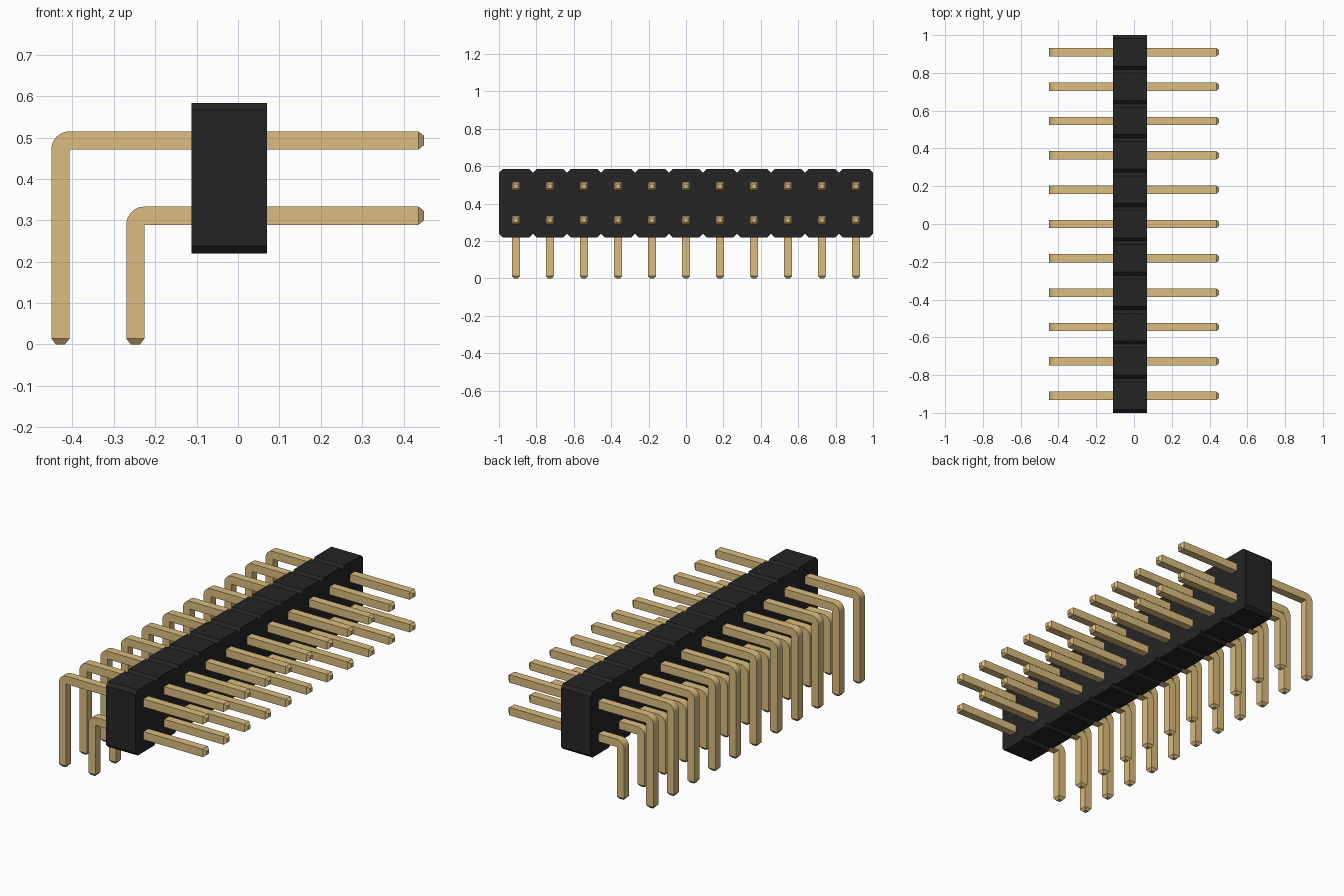
import bpy, bmesh, math

cube = bpy.data.objects.get("Cube")
if cube:
    bpy.data.objects.remove(cube)

COUNT = 11
PITCH = 2 / COUNT
HALF = 0.022          # half thickness of a pin
TIP_X = 0.45
TIP = 0.014           # length of the tapered pin ends
BODY_X = (-0.112, 0.07)
BODY_Z = (0.22, 0.584)
CHAMFER = 0.018


def make_material(name, rgb):
    mat = bpy.data.materials.new(name)
    mat.use_nodes = True
    color = (*rgb, 1)
    mat.diffuse_color = color
    bsdf = next(n for n in mat.node_tree.nodes if n.type == 'BSDF_PRINCIPLED')
    bsdf.inputs["Base Color"].default_value = color
    return mat


def finish_mesh(bm, name, mat):
    bmesh.ops.remove_doubles(bm, verts=bm.verts, dist=1e-5)
    bmesh.ops.recalc_face_normals(bm, faces=bm.faces)
    mesh = bpy.data.meshes.new(name)
    bm.to_mesh(mesh)
    bm.free()
    mesh.materials.append(mat)
    return mesh


def add_object(name, mesh, y=0):
    obj = bpy.data.objects.new(name, mesh)
    obj.location.y = y
    bpy.context.collection.objects.link(obj)
    return obj


def housing_mesh(mat):
    # Row of chamfered blocks as one outline, extruded along x
    low, high = BODY_Z
    top = []
    for i in range(COUNT):
        y0 = -1 + i * PITCH
        y1 = y0 + PITCH
        top += [(y0, high - CHAMFER), (y0 + CHAMFER, high),
                (y1 - CHAMFER, high), (y1, high - CHAMFER)]
    bottom = [(y, low + high - z) for y, z in reversed(top)]
    bm = bmesh.new()
    verts = [bm.verts.new((BODY_X[0], y, z)) for y, z in top + bottom]
    bmesh.ops.remove_doubles(bm, verts=bm.verts, dist=1e-5)
    ring = [v for v in verts if v.is_valid]
    face = bm.faces.new(ring)
    new = bmesh.ops.extrude_face_region(bm, geom=[face], use_keep_orig=True)
    moved = [g for g in new["geom"] if isinstance(g, bmesh.types.BMVert)]
    bmesh.ops.translate(bm, verts=moved, vec=(BODY_X[1] - BODY_X[0], 0, 0))
    return finish_mesh(bm, "housing", mat)


def pin_mesh(name, leg_x, arm_z, mat):
    # Each section: outer point, inner point, half width in y
    small = HALF / 2
    sections = [((TIP_X, arm_z + small), (TIP_X, arm_z - small), small),
                ((TIP_X - TIP, arm_z + HALF), (TIP_X - TIP, arm_z - HALF), HALF)]
    # Rounded outside of the bend about its sharp inside corner
    corner = (leg_x + HALF, arm_z - HALF)
    steps = 8
    for i in range(steps + 1):
        a = math.pi / 2 * (1 + i / steps)
        outer = (corner[0] + 2 * HALF * math.cos(a),
                 corner[1] + 2 * HALF * math.sin(a))
        sections.append((outer, corner, HALF))
    sections += [((leg_x - HALF, TIP), (leg_x + HALF, TIP), HALF),
                 ((leg_x - small, 0), (leg_x + small, 0), small)]
    bm = bmesh.new()
    rings = []
    for (ox, oz), (ix, iz), w in sections:
        rings.append([bm.verts.new(p) for p in
                      ((ox, -w, oz), (ox, w, oz), (ix, w, iz), (ix, -w, iz))])
    for a, b in zip(rings, rings[1:]):
        for k in range(4):
            n = (k + 1) % 4
            bm.faces.new((a[k], a[n], b[n], b[k]))
    bm.faces.new(rings[0])
    bm.faces.new(rings[-1])
    mesh = finish_mesh(bm, name, mat)
    for p in mesh.polygons:
        p.use_smooth = True
    mesh.set_sharp_from_angle(angle=math.radians(25))
    return mesh


black = make_material("black plastic", (0.019, 0.0185, 0.0185))
gold = make_material("gold metal", (0.708, 0.504, 0.21))

# Plastic housing
add_object("housing", housing_mesh(black))

# Two rows of bent pins
mid_z = sum(BODY_Z) / 2
for row, leg_x, side in (("upper_pin", -0.429, 1), ("lower_pin", -0.248, -1)):
    mesh = pin_mesh(row, leg_x, mid_z + side * PITCH / 2, gold)
    for i in range(COUNT):
        add_object(f"{row}_{i + 1}", mesh, (i - (COUNT - 1) / 2) * PITCH)
